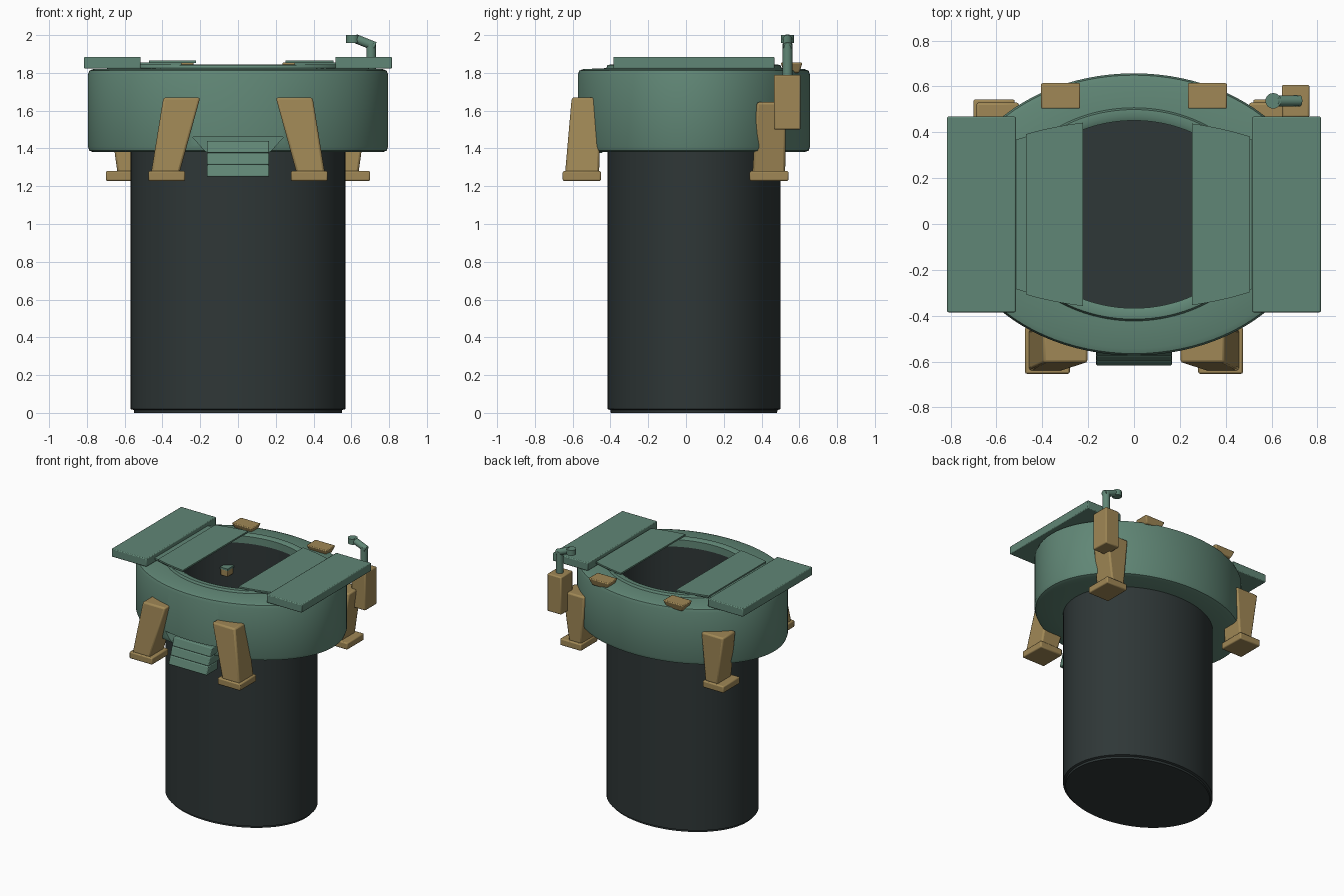
import bpy, bmesh, math
from mathutils import Vector

if "Cube" in bpy.data.objects:
    bpy.data.objects.remove(bpy.data.objects["Cube"], do_unlink=True)

CY = 0.042  # centre of the oval body in y


def material(name, rgb):
    m = bpy.data.materials.new(name)
    m.use_nodes = True
    m.diffuse_color = (*rgb, 1)
    m.node_tree.nodes["Principled BSDF"].inputs["Base Color"].default_value = (*rgb, 1)
    return m


GREEN = material("sage green", (0.118, 0.24, 0.18))
TAN = material("tan", (0.35, 0.245, 0.092))
DARK = material("charcoal", (0.028, 0.038, 0.038))


def finish(name, bm, mat, bevel=0.0, smooth=True):
    bmesh.ops.recalc_face_normals(bm, faces=bm.faces)
    me = bpy.data.meshes.new(name)
    bm.to_mesh(me)
    bm.free()
    me.materials.append(mat)
    ob = bpy.data.objects.new(name, me)
    bpy.context.collection.objects.link(ob)
    if bevel:
        mod = ob.modifiers.new("Bevel", "BEVEL")
        mod.width, mod.segments = bevel, 2
    if smooth:
        shade(ob)
    return ob


def shade(ob):
    bpy.ops.object.select_all(action="DESELECT")
    ob.select_set(True)
    bpy.context.view_layer.objects.active = ob
    bpy.ops.object.shade_smooth_by_angle(angle=math.radians(35))


def oval_lathe(name, profile, mat, closed, segs=96):
    """Sweep (half width, half depth, height) points round an oval."""
    bm = bmesh.new()
    rings = []
    for a, b, z in profile:
        rings.append([bm.verts.new((a * math.cos(t), CY + b * math.sin(t), z))
                      for t in (2 * math.pi * i / segs for i in range(segs))])
    pairs = list(zip(rings, rings[1:]))
    if closed:
        pairs.append((rings[-1], rings[0]))
    else:
        bm.faces.new(rings[0])
        bm.faces.new(rings[-1])
    for r, s in pairs:
        for i in range(segs):
            j = (i + 1) % segs
            bm.faces.new((r[i], r[j], s[j], s[i]))
    return finish(name, bm, mat)


def block(name, low, high, mat, bevel=0.008, side=1):
    """Tapered block between two rectangles (x0, x1, y0, y1, z)."""
    bm = bmesh.new()
    loops = []
    for x0, x1, y0, y1, z in (low, high):
        loops.append([bm.verts.new((side * x, y, z))
                      for x, y in ((x0, y0), (x1, y0), (x1, y1), (x0, y1))])
    for f in loops:
        bm.faces.new(f)
    for i in range(4):
        j = (i + 1) % 4
        bm.faces.new((loops[0][i], loops[0][j], loops[1][j], loops[1][i]))
    return finish(name, bm, mat, bevel)


def box(name, x0, x1, y0, y1, z0, z1, mat, bevel=0.008, side=1):
    return block(name, (x0, x1, y0, y1, z0), (x0, x1, y0, y1, z1), mat, bevel, side)


def rod(name, p, q, r, mat):
    p, q = Vector(p), Vector(q)
    bm = bmesh.new()
    bmesh.ops.create_cone(bm, cap_ends=True, segments=20, radius1=r, radius2=r,
                          depth=(q - p).length)
    turn = (q - p).to_track_quat("Z", "Y").to_matrix().to_4x4()
    bm.transform(turn)
    bmesh.ops.translate(bm, verts=bm.verts, vec=(p + q) / 2)
    return finish(name, bm, mat)


def arc_plate(name, x0, x1, half, z0, z1, side):
    """Door leaf with gently curved ends."""
    bm = bmesh.new()
    xs = [x0 + (x1 - x0) * i / 8 for i in range(9)]

    def end(x):
        return half * math.sqrt(1 - (x / 0.886) ** 2)
    outline = [(x, CY + end(x)) for x in xs] + [(x, CY - end(x)) for x in reversed(xs)]
    face = bm.faces.new([bm.verts.new((side * x, y, z0)) for x, y in outline])
    top = bmesh.ops.extrude_face_region(bm, geom=[face])["geom"]
    bmesh.ops.translate(bm, vec=(0, 0, z1 - z0),
                        verts=[v for v in top if isinstance(v, bmesh.types.BMVert)])
    return finish(name, bm, GREEN)


# Hollow shaft, from the underside up the outside and down to the floor
oval_lathe("shaft", [(0.55, 0.44, 0), (0.552, 0.442, 0.015), (0.568, 0.458, 0.02),
                     (0.568, 0.458, 1.79), (0.516, 0.41, 1.79), (0.516, 0.41, 0.04)],
           DARK, False)

# Collar with rounded edges and a raised lip round the mouth
collar = oval_lathe("collar", [
    (0.55, 0.44, 1.38), (0.765, 0.585, 1.38), (0.787, 0.607, 1.388), (0.795, 0.615, 1.41),
    (0.795, 0.615, 1.79), (0.787, 0.607, 1.812), (0.765, 0.585, 1.82),
    (0.575, 0.465, 1.825), (0.57, 0.457, 1.842), (0.535, 0.43, 1.845),
    (0.515, 0.409, 1.835), (0.515, 0.409, 1.78), (0.55, 0.44, 1.78)], GREEN, True)

# Flared notch in the front of the collar
cutter = block("notch_cutter", (-0.15, 0.15, -0.7, -0.45, 1.36),
               (-0.24, 0.24, -0.7, -0.45, 1.46), GREEN, 0)
cutter.hide_render = True
cut = collar.modifiers.new("Notch", "BOOLEAN")
cut.operation, cut.object, cut.solver = "DIFFERENCE", cutter, "EXACT"
bpy.context.view_layer.objects.active = collar
bpy.ops.object.modifier_apply(modifier="Notch")
bpy.data.objects.remove(cutter, do_unlink=True)
shade(collar)

# Louvred vent below the notch, each slat further out than the one above
for i in range(3):
    top, out = 1.44 - 0.063 * i, -0.575 - 0.022 * i
    block(f"vent_slat_{i + 1}", (-0.165, 0.165, out, -0.44 - 0.02 * i, top - 0.063),
          (-0.165, 0.165, out + 0.02, -0.44 - 0.02 * i, top), GREEN, 0.006)

for side, word in ((-1, "right"), (1, "left")):
    # Sliding doors
    box(f"outer_door_{word}", 0.515, 0.815, -0.385, 0.468, 1.822, 1.885, GREEN, 0.006, side)
    arc_plate(f"door_bed_{word}", 0.3, 0.53, 0.40, 1.842, 1.855, side)
    arc_plate(f"inner_door_{word}", 0.222 if side < 0 else 0.252,
              0.47 if side < 0 else 0.505, 0.413, 1.853, 1.865, side)
    # Front and rear braces with feet
    block(f"front_brace_{word}", (0.31, 0.46, -0.64, -0.46, 1.27),
          (0.2, 0.395, -0.605, -0.45, 1.67), TAN, 0.012, side)
    box(f"front_foot_{word}", 0.28, 0.475, -0.653, -0.45, 1.228, 1.28, TAN, 0.008, side)
    block(f"rear_brace_{word}", (0.53, 0.638, 0.352, 0.525, 1.27),
          (0.5, 0.69, 0.375, 0.53, 1.645), TAN, 0.012, side)
    box(f"rear_foot_{word}", 0.52, 0.70, 0.337, 0.543, 1.228, 1.28, TAN, 0.008, side)
    # Clamps on the back rim
    block(f"rim_clamp_{word}", (0.255, 0.385, 0.52, 0.60, 1.80),
          (0.232, 0.408, 0.50, 0.617, 1.855), TAN, 0.008, side)

# Periscope on its housing
box("periscope_housing", 0.645, 0.765, 0.465, 0.607, 1.5, 1.79, TAN)
rod("periscope_post", (0.705, 0.537, 1.78), (0.705, 0.537, 1.955), 0.026, GREEN)
rod("periscope_arm", (0.725, 0.537, 1.94), (0.62, 0.537, 1.982), 0.024, GREEN)
rod("periscope_head", (0.607, 0.537, 1.958), (0.607, 0.537, 2.0), 0.034, GREEN)

# Small fitting on the inner wall
box("wall_fitting", -0.36, -0.30, 0.30, 0.37, 1.54, 1.59, TAN, 0.004)
box("wall_fitting_cap", -0.36, -0.295, 0.295, 0.37, 1.59, 1.605, GREEN, 0)
